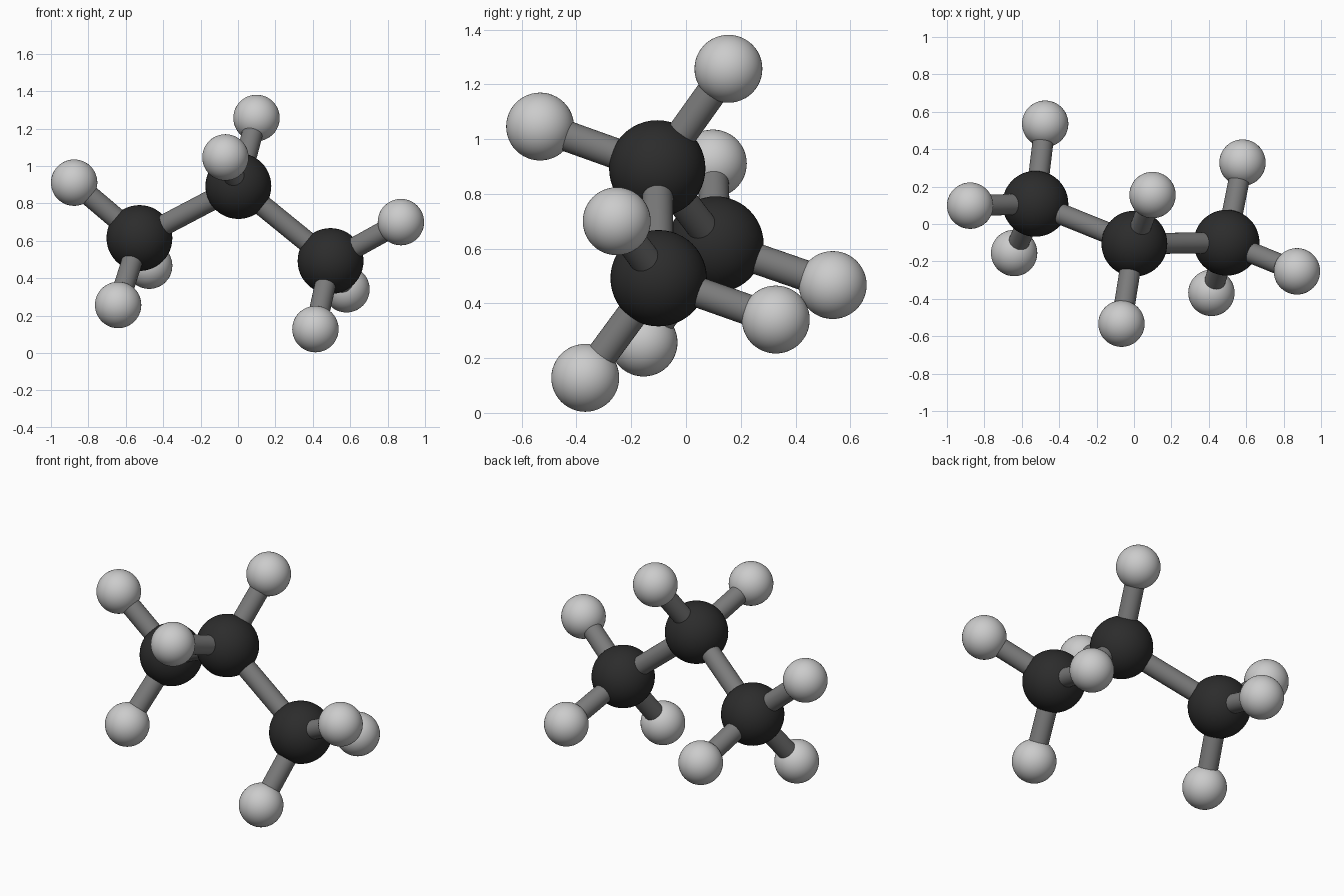
import bpy
from mathutils import Vector

if "Cube" in bpy.data.objects:
    bpy.data.objects.remove(bpy.data.objects["Cube"])

CARBON_R, HYDROGEN_R, BOND_R = 0.176, 0.124, 0.056

# Each carbon centre with the hydrogens attached to it
GROUPS = [
    ((-0.527, 0.108, 0.615),
     [(-0.876, 0.098, 0.911), (-0.641, -0.155, 0.257), (-0.475, 0.536, 0.467)]),
    ((0.002, -0.105, 0.893),
     [(0.099, 0.155, 1.257), (-0.067, -0.533, 1.046)]),
    ((0.495, -0.100, 0.492),
     [(0.871, -0.253, 0.700), (0.414, -0.368, 0.128), (0.580, 0.328, 0.341)]),
]


def material(name, value):
    mat = bpy.data.materials.new(name)
    mat.diffuse_color = (value, value, value, 1)
    mat.use_nodes = True
    mat.node_tree.nodes["Principled BSDF"].inputs["Base Color"].default_value = mat.diffuse_color
    return mat


DARK = material("dark", 0.025)
LIGHT = material("light", 0.55)
MID = material("mid", 0.2)


def atom(name, centre, radius, mat):
    bpy.ops.mesh.primitive_uv_sphere_add(segments=48, ring_count=24,
                                         radius=radius, location=centre)
    ob = bpy.context.object
    ob.name = name
    ob.data.materials.append(mat)
    bpy.ops.object.shade_smooth()


def bond(name, a, b):
    a, b = Vector(a), Vector(b)
    bpy.ops.mesh.primitive_cylinder_add(vertices=32, radius=BOND_R,
                                        depth=(b - a).length, location=(a + b) / 2)
    ob = bpy.context.object
    ob.name = name
    ob.rotation_euler = (b - a).to_track_quat('Z', 'Y').to_euler()
    ob.data.materials.append(MID)
    bpy.ops.object.shade_smooth_by_angle()


# Carbon atoms, their hydrogens and the bonds between them
for i, (carbon, hydrogens) in enumerate(GROUPS, 1):
    atom(f"carbon_{i}", carbon, CARBON_R, DARK)
    for j, hydrogen in enumerate(hydrogens, 1):
        atom(f"hydrogen_{i}_{j}", hydrogen, HYDROGEN_R, LIGHT)
        bond(f"hydrogen_bond_{i}_{j}", carbon, hydrogen)

# Carbon chain bonds
for i in range(2):
    bond(f"carbon_bond_{i + 1}", GROUPS[i][0], GROUPS[i + 1][0])
